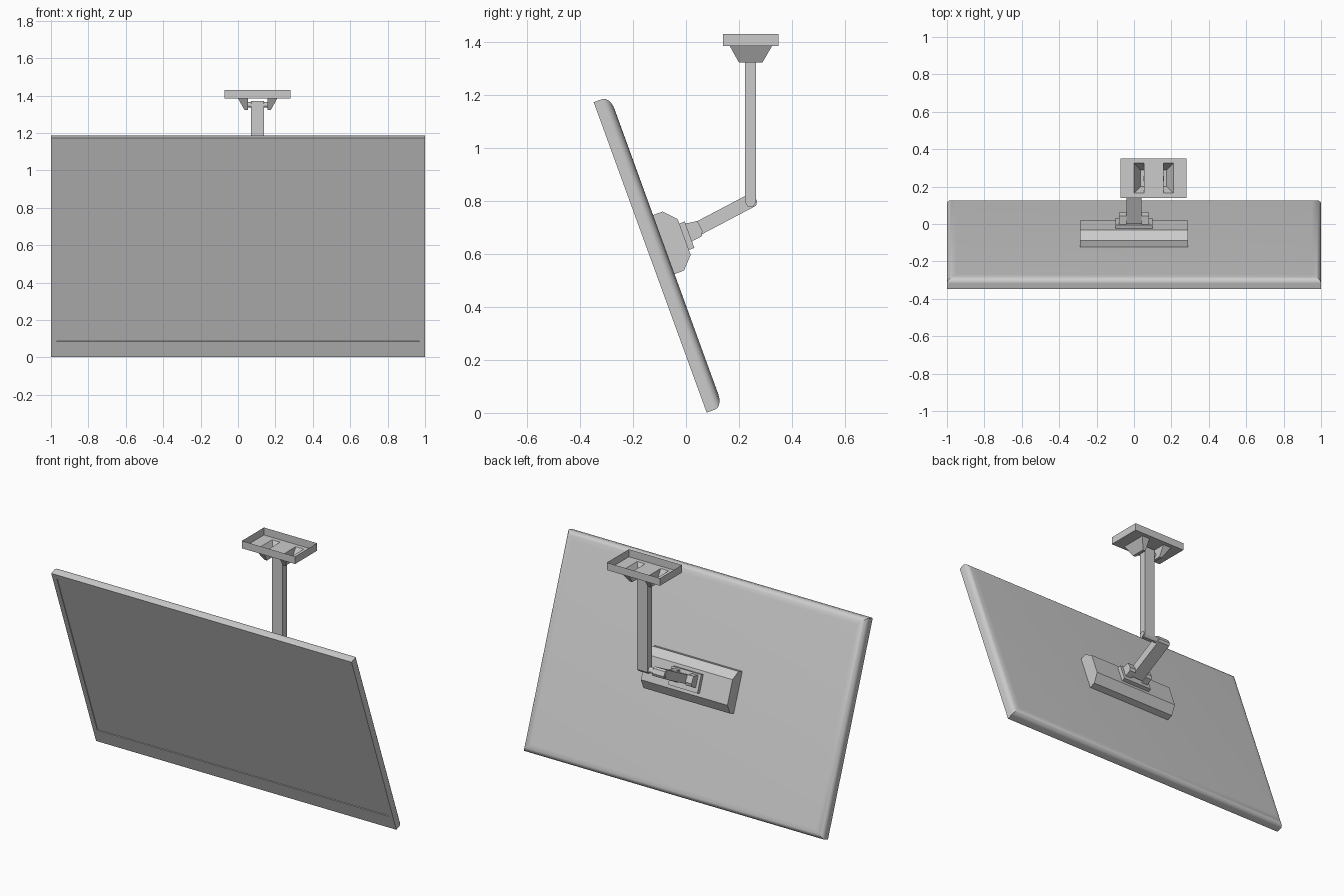
import bpy, bmesh, math
from mathutils import Vector

if "Cube" in bpy.data.objects:
    bpy.data.objects.remove(bpy.data.objects["Cube"])

TILT = math.radians(20)
C, S = math.cos(TILT), math.sin(TILT)
H = 1.247          # panel height along its own slope
PX = 0.105         # x centre of pole and ceiling mount


def tilt(n, u):
    """Panel frame (depth n, height u) to world (y, z)."""
    return (0.078 + n * C - u * S, n * S + u * C + 0.001)


def finish(name, bm, smooth=None):
    bmesh.ops.remove_doubles(bm, verts=bm.verts[:], dist=1e-5)
    bmesh.ops.recalc_face_normals(bm, faces=bm.faces[:])
    me = bpy.data.meshes.new(name)
    bm.to_mesh(me)
    bm.free()
    ob = bpy.data.objects.new(name, me)
    bpy.context.collection.objects.link(ob)
    if smooth:
        bpy.ops.object.select_all(action='DESELECT')
        ob.select_set(True)
        bpy.context.view_layer.objects.active = ob
        bpy.ops.object.shade_smooth_by_angle(angle=math.radians(smooth))
    return ob


def loft(bm, rings, cap_start=True, cap_end=True):
    loops = [[bm.verts.new(p) for p in r] for r in rings]
    k = len(loops[0])
    for a, b in zip(loops, loops[1:]):
        for i in range(k):
            bm.faces.new((a[i], a[(i + 1) % k], b[(i + 1) % k], b[i]))
    if cap_start:
        bm.faces.new(loops[0])
    if cap_end:
        bm.faces.new(loops[-1])


def extrude(name, profile, x0, x1, smooth=None):
    """Solid from a (y, z) profile swept along x."""
    bm = bmesh.new()
    loft(bm, [[(x, y, z) for y, z in profile] for x in (x0, x1)])
    return finish(name, bm, smooth)


def rod(name, y, z, r, x0, x1):
    pts = [(y + r * math.cos(a), z + r * math.sin(a))
           for a in (i * math.tau / 20 for i in range(20))]
    return extrude(name, pts, x0, x1, 40)


def panel_ring(n, side, bottom, top):
    return [(x, *tilt(n, u)) for x, u in
            ((-1 + side, bottom), (1 - side, bottom), (1 - side, H - top), (-1 + side, H - top))]


# Screen panel: recessed front, flat rim, rounded back
rings = [panel_ring(0.004, 0.03, 0.09, 0.03), panel_ring(0, 0.03, 0.09, 0.03), panel_ring(0, 0, 0, 0)]
for i in range(9):
    a = math.radians(90 * i / 8)
    inset = 0.05 * (1 - math.cos(a))
    rings.append(panel_ring(0.033 + 0.032 * math.sin(a), inset, inset, inset))
bm = bmesh.new()
loft(bm, rings)
finish("screen_panel", bm, 30)

# Mount housing and pivot plate on the back of the panel
extrude("mount_housing", [tilt(*p) for p in (
    (0.06, 0.533), (0.103, 0.533), (0.147, 0.58), (0.147, 0.724), (0.103, 0.77), (0.06, 0.77))], -0.288, 0.288)
extrude("pivot_plate", [tilt(*p) for p in (
    (0.145, 0.60), (0.169, 0.60), (0.169, 0.706), (0.145, 0.706))], -0.098, 0.098)

# Pair of pivot cheeks holding the arm
for side, x in (("left", -0.06), ("right", 0.06)):
    extrude("pivot_cheek_" + side, [tilt(*p) for p in (
        (0.167, 0.626), (0.21, 0.632), (0.22, 0.65), (0.214, 0.692), (0.167, 0.698))], x - 0.02, x + 0.02)

# Lower arm
pivot = Vector((0.243, 0.80))
along = Vector((-0.885, -0.466))
across = Vector((-0.466, 0.885))
extrude("lower_arm", [tuple(pivot + along * s + across * t) for s, t in (
    (-0.022, -0.014), (-0.01, -0.026), (0.258, -0.026), (0.258, 0.026), (-0.01, 0.026), (-0.022, 0.014))],
    -0.04, 0.04)

# Pole and its pins
extrude("pole", [(0.222, 1.37), (0.222, 0.795), (0.232, 0.78), (0.254, 0.78), (0.264, 0.795), (0.264, 1.37)],
        PX - 0.035, PX + 0.035)
rod("elbow_pin", 0.243, 0.80, 0.017, -0.044, PX + 0.04)
rod("top_pin", 0.243, 1.35, 0.014, PX - 0.055, PX + 0.055)

# Ceiling tray: open-topped box whose floor opens into the hollow brackets
ZF, ZT = 1.385, 1.43
xs = [-0.072, 0.0, 0.053, 2 * PX - 0.053, 2 * PX, 2 * PX + 0.072]
ys = [0.14, 0.165, 0.325, 0.35]
bm = bmesh.new()
for i in range(5):
    for j in range(3):
        if j == 1 and i in (1, 3):
            continue
        bm.faces.new([bm.verts.new((x, y, ZF)) for x, y in (
            (xs[i], ys[j]), (xs[i + 1], ys[j]), (xs[i + 1], ys[j + 1]), (xs[i], ys[j + 1]))])
corners = [(xs[0], ys[0]), (xs[-1], ys[0]), (xs[-1], ys[-1]), (xs[0], ys[-1])]
loft(bm, [[(x, y, z) for x, y in corners] for z in (ZF, ZT)], False, False)
finish("ceiling_tray", bm)

# Hollow tapered brackets, mirrored about the pole
for side, s in (("left", -1), ("right", 1)):
    bm = bmesh.new()
    rings = [[(PX + s * dx, y, z) for dx, y in ((0.052, y0), (out, y0), (out, y1), (0.052, y1))]
             for out, y0, y1, z in ((0.105, 0.165, 0.325, ZF), (0.07, 0.20, 0.288, 1.322))]
    loft(bm, rings, cap_start=False)
    finish("ceiling_bracket_" + side, bm)
